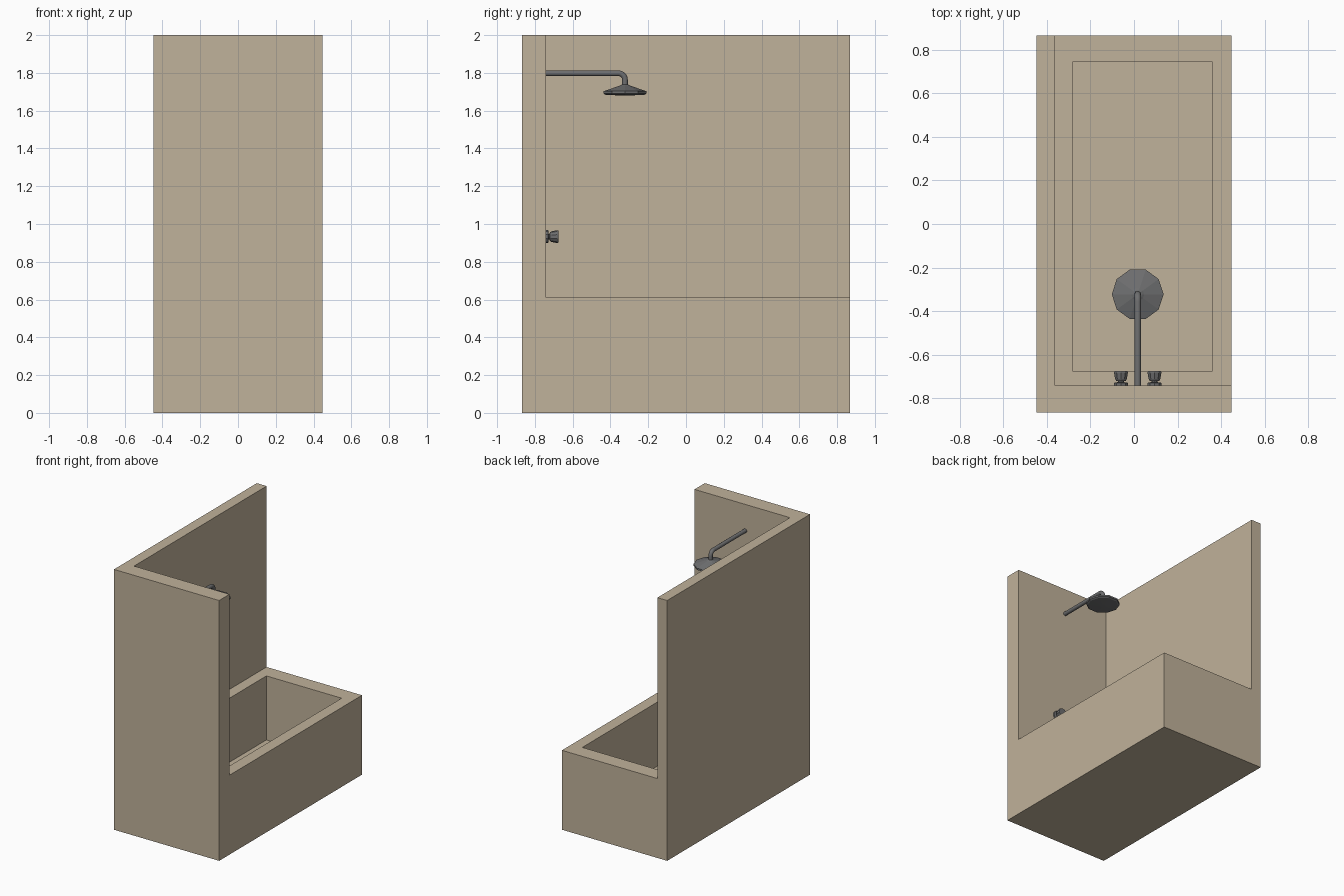
import bpy, bmesh, math
from mathutils import Vector

if "Cube" in bpy.data.objects:
    bpy.data.objects.remove(bpy.data.objects["Cube"])


def material(name, rgb):
    m = bpy.data.materials.new(name)
    m.diffuse_color = (*rgb, 1)
    m.use_nodes = True
    m.node_tree.nodes["Principled BSDF"].inputs["Base Color"].default_value = m.diffuse_color
    return m


TAN = material("tan_stone", (0.53, 0.445, 0.325))
GREY = material("grey_metal", (0.155, 0.157, 0.16))


def box(name, lo, hi):
    lo, hi = Vector(lo), Vector(hi)
    bm = bmesh.new()
    bmesh.ops.create_cube(bm, size=1)
    for v in bm.verts:
        v.co = Vector([(lo[i] + hi[i]) / 2 + v.co[i] * (hi[i] - lo[i]) for i in range(3)])
    return finish(name, bm, TAN)


def finish(name, bm, mat):
    bmesh.ops.recalc_face_normals(bm, faces=bm.faces)
    me = bpy.data.meshes.new(name)
    bm.to_mesh(me)
    bm.free()
    me.materials.append(mat)
    ob = bpy.data.objects.new(name, me)
    bpy.context.collection.objects.link(ob)
    return ob


def lathe(name, profile, origin, axis, start, sides=10):
    """Revolve (radius, height) points about an axis, capped at both ends."""
    o, a, s = Vector(origin), Vector(axis), Vector(start)
    t = a.cross(s)
    bm = bmesh.new()
    rings = []
    for r, h in profile:
        rings.append([bm.verts.new(o + a * h + (s * math.cos(k) + t * math.sin(k)) * r)
                      for k in (2 * math.pi * i / sides for i in range(sides))])
    for p, q in zip(rings, rings[1:]):
        for i in range(sides):
            j = (i + 1) % sides
            bm.faces.new((p[i], p[j], q[j], q[i]))
    bm.faces.new(rings[0])
    bm.faces.new(rings[-1])
    return finish(name, bm, GREY)


# Tub with two tall walls: one block, room space and basin cut out
X, Y, WALL_X, WALL_Y, RIM = 0.447, 0.867, -0.364, -0.742, 0.61
tub = box("tub_and_walls", (-X, -Y, 0), (X, Y, 2))
cutters = [box("room_cutter", (WALL_X, WALL_Y, RIM), (X + 1, Y + 1, 3)),
           box("basin_cutter", (-0.281, -0.677, 0.118), (0.359, 0.746, RIM + 0.2))]
bpy.context.view_layer.objects.active = tub
for c in cutters:
    mod = tub.modifiers.new(c.name, "BOOLEAN")
    mod.operation = "DIFFERENCE"
    mod.solver = "EXACT"
    mod.object = c
    c.hide_render = True
    bpy.ops.object.modifier_apply(modifier=mod.name)
for c in cutters:
    bpy.data.objects.remove(c)

# Shower arm: straight pipe with a rounded elbow down to the head
CX, HEAD_Y, PIPE_Z, BEND = 0.017, -0.323, 1.798, 0.034
path = [(CX, WALL_Y - 0.004, PIPE_Z)]
for i in range(6):
    k = math.radians(18 * i)
    path.append((CX, HEAD_Y - BEND + BEND * math.sin(k), PIPE_Z - BEND + BEND * math.cos(k)))
path.append((CX, HEAD_Y, 1.725))
cu = bpy.data.curves.new("shower_arm", "CURVE")
cu.dimensions = "3D"
cu.bevel_depth = 0.0155
cu.bevel_resolution = 3
cu.use_fill_caps = True
sp = cu.splines.new("POLY")
sp.points.add(len(path) - 1)
for p, co in zip(sp.points, path):
    p.co = (*co, 1)
sp.use_smooth = True
cu.materials.append(GREY)
arm = bpy.data.objects.new("shower_arm", cu)
bpy.context.collection.objects.link(arm)

# Ten-sided shower head
lathe("shower_head",
      [(0.018, 1.738), (0.03, 1.732), (0.119, 1.703), (0.119, 1.69), (0.108, 1.684), (0.02, 1.68)],
      (CX, HEAD_Y, 0), (0, 0, 1), (1, 0, 0))

# Two taps: wall flange, thin neck, flared knob
for side, dx in (("left", -0.077), ("right", 0.077)):
    lathe(side + "_tap",
          [(0.034, -0.003), (0.034, 0.011), (0.03, 0.014), (0.015, 0.015), (0.015, 0.02),
           (0.023, 0.021), (0.028, 0.03), (0.034, 0.06), (0.032, 0.066)],
          (CX + dx, WALL_Y, 0.933), (0, 1, 0), (0, 0, 1))
